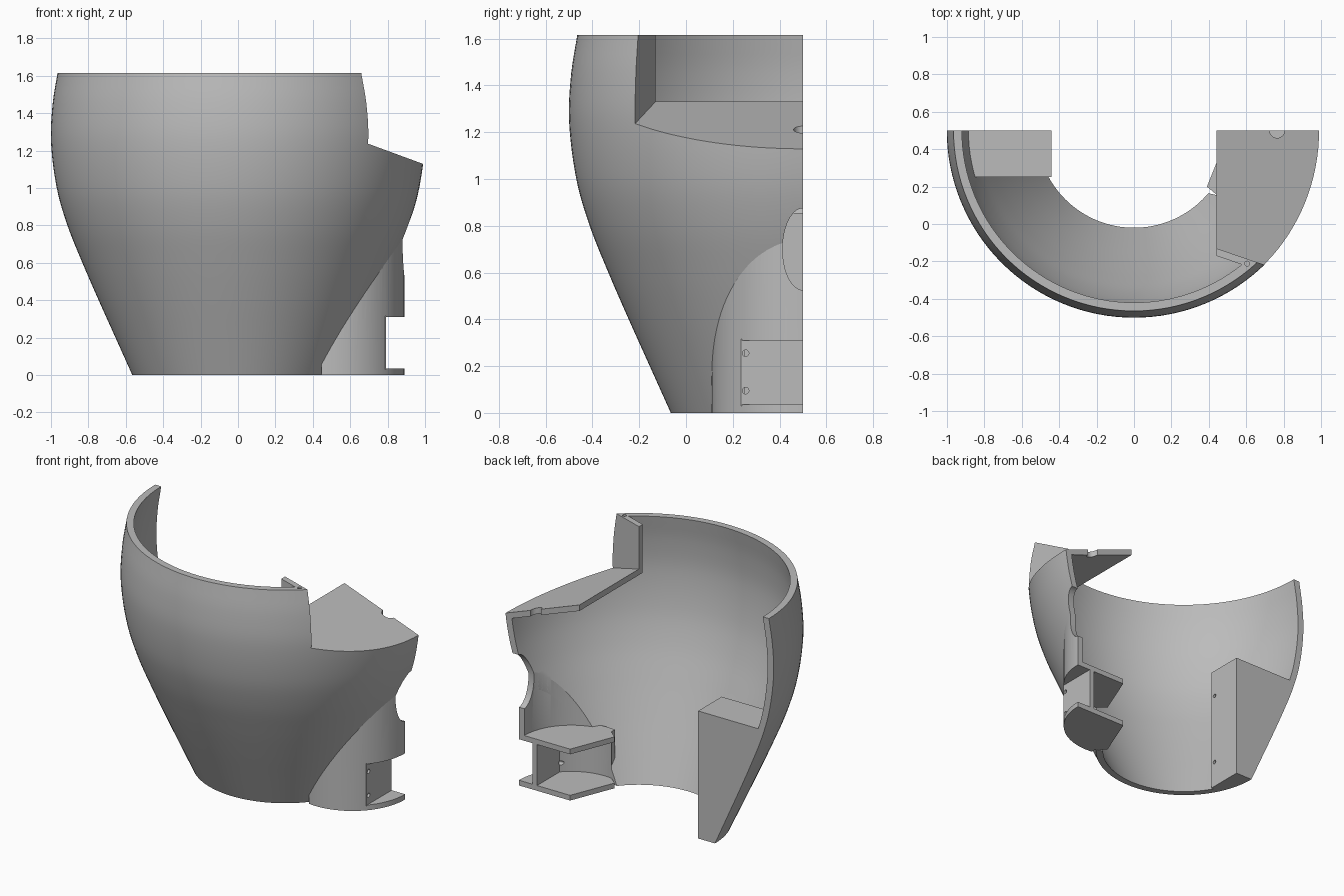
import bpy, bmesh
from math import cos, sin, pi, radians

if "Cube" in bpy.data.objects:
    bpy.data.objects.remove(bpy.data.objects["Cube"], do_unlink=True)

BACK = 0.5       # axis of the bowl and plane of the rear cut
TOP = 1.615
WALL = 0.045
PROFILE = [(0, .565), (.2, .655), (.4, .745), (.6, .832), (.8, .912),
           (1.0, .969), (1.25, 1.0), (1.45, .991), (TOP, .965)]

grey = bpy.data.materials.new("plain grey")
grey.use_nodes = True
grey.diffuse_color = (.5, .5, .5, 1)
grey.node_tree.nodes["Principled BSDF"].inputs["Base Color"].default_value = (.5, .5, .5, 1)


def radius(z):
    """Smooth curve through the outer profile points."""
    def slope(k):
        a, b = PROFILE[max(k - 1, 0)], PROFILE[min(k + 1, len(PROFILE) - 1)]
        return (b[1] - a[1]) / (b[0] - a[0])
    i = max(k for k in range(len(PROFILE) - 1) if PROFILE[k][0] <= max(z, 0))
    (z0, r0), (z1, r1) = PROFILE[i], PROFILE[i + 1]
    h = z1 - z0
    t = (z - z0) / h
    return ((1 + 2 * t) * (1 - t) ** 2 * r0 + t * (1 - t) ** 2 * h * slope(i)
            + t * t * (3 - 2 * t) * r1 + t * t * (t - 1) * h * slope(i + 1))


def finish(name, bm):
    bmesh.ops.remove_doubles(bm, verts=bm.verts, dist=1e-5)
    bmesh.ops.recalc_face_normals(bm, faces=bm.faces)
    mesh = bpy.data.meshes.new(name)
    bm.to_mesh(mesh)
    bm.free()
    obj = bpy.data.objects.new(name, mesh)
    bpy.context.collection.objects.link(obj)
    mesh.materials.append(grey)
    return obj


def lathe(name, loop, steps=128):
    """Revolve a closed (radius, z) loop around the bowl axis."""
    bm = bmesh.new()
    rings = []
    for s in range(steps):
        a = 2 * pi * s / steps
        rings.append([bm.verts.new((r * cos(a), BACK + r * sin(a), z)) for r, z in loop])
    for s in range(steps):
        a, b = rings[s], rings[(s + 1) % steps]
        for k in range(len(loop)):
            n = (k + 1) % len(loop)
            if loop[k][0] or loop[n][0]:
                quad = [a[k], b[k], b[n], a[n]]
                if not loop[k][0]:
                    quad = [a[k], b[n], a[n]]
                elif not loop[n][0]:
                    quad = [a[k], b[k], a[n]]
                bm.faces.new(quad)
    # poles share one point per end
    return finish(name, bm)


def curve(inset, low, high, count=40):
    heights = [low + (high - low) * k / count for k in range(count + 1)]
    return [(radius(z) - inset, z) for z in heights]


def bowl_solid(inset, low=0, high=TOP):
    return lathe("bowl_solid", [(0, low)] + curve(inset, low, high) + [(0, high)])


def prism(name, points, low, high):
    """Upright prism; low and high are heights or functions of x."""
    def height(v, x):
        return v(x) if callable(v) else v
    bm = bmesh.new()
    a = [bm.verts.new((x, y, height(low, x))) for x, y in points]
    b = [bm.verts.new((x, y, height(high, x))) for x, y in points]
    bm.faces.new(a)
    bm.faces.new(b)
    for k in range(len(a)):
        n = (k + 1) % len(a)
        bm.faces.new([a[k], a[n], b[n], b[k]])
    return finish(name, bm)


def box(name, x0, x1, y0, y1, z0, z1):
    return prism(name, [(x0, y0), (x1, y0), (x1, y1), (x0, y1)], z0, z1)


def post(x, y, r, z0, z1, steps=96, name="post"):
    ring = [(x + r * cos(2 * pi * k / steps), y + r * sin(2 * pi * k / steps)) for k in range(steps)]
    return prism(name, ring, z0, z1)


def drill(y, z, ry, rz, x0, x1, steps=48):
    """Elliptical cutter running along x."""
    obj = post(0, 0, 1, x0, x1, steps, "drill")
    for v in obj.data.vertices:
        px, py, pz = v.co
        v.co = (pz, y + ry * px, z + rz * py)
    return obj


def combine(obj, other, mode="DIFFERENCE"):
    other.hide_render = True
    mod = obj.modifiers.new("cut", "BOOLEAN")
    mod.operation, mod.object, mod.solver = mode, other, "EXACT"
    bpy.context.view_layer.objects.active = obj
    bpy.ops.object.modifier_apply(modifier=mod.name)
    bpy.data.objects.remove(other, do_unlink=True)


def shelf_height(x):
    return 1.125 + .367 * (1 - x)


def shelf_under(x):
    return shelf_height(x) - .04


# Curved outer shell with the corner notch
shell = lathe("outer_shell", curve(0, 0, TOP) + curve(WALL, 0, TOP)[::-1])
combine(shell, prism("notch", [(.44, -.13), (1.2, -.39), (1.2, .7), (.44, .7)], shelf_height, 1.8))
combine(shell, post(.5, BACK, .35, -.1, 1.0))

# Sloping shelf and upright wall closing the notch
shelf = prism("notch_shelf", [(.44, -.17), (1.2, -.43), (1.2, .7), (.44, .7)], shelf_under, shelf_height)
combine(shelf, bowl_solid(.01), "INTERSECT")
combine(shelf, post(.765, BACK, .04, 1.0, 1.5, 32))
notch_wall = prism("notch_wall", [(.44, -.13), (1.2, -.39), (1.2, -.43), (.44, -.17)], shelf_under, 1.8)
combine(notch_wall, bowl_solid(.01), "INTERSECT")
for part in (notch_wall, shell):
    combine(part, post(.605, -.212, .013, 1.5, 1.8, 16))

# Solid mounting block on the other side
block = box("mounting_block", -1.2, -.44, .25, .7, -.1, .855)
combine(block, bowl_solid(.01), "INTERSECT")
for z in (.18, .67):
    combine(block, drill(.28, z, .013, .013, -.55, -.3, 16))

# Hollow rounded boss with two floors and an outer recess
boss = post(.5, BACK, .39, 0, 1.0, name="round_boss")
combine(boss, post(.5, BACK, .35, .345, 1.2))
combine(boss, post(.5, BACK, .35, .035, .31))
combine(boss, bowl_solid(WALL, .345, 1.3))
combine(boss, prism("trim", [(.55, .6), (.39, .2), (.45, .15), (.43, -.1), (-.2, -.1), (-.2, 1), (.55, 1)], -.1, 1.2))
combine(boss, box("recess", .79, 1.2, 0, .7, .035, .31))
plate = box("boss_plate", .755, .79, .235, .7, .03, .315)

# Round side opening and the fixing holes
for part in (shell, boss):
    combine(part, drill(BACK, .7, .087, .175, .6, 1.2))
for part in (boss, plate):
    for z in (.095, .255):
        combine(part, drill(.255, z, .014, .014, .65, .9, 16))

# Flat rear cut and shading
for part in (shell, shelf, notch_wall, block, boss, plate):
    combine(part, box("rear_cut", -2, 2, BACK, 3, -1, 3))
    bpy.ops.object.select_all(action="DESELECT")
    part.select_set(True)
    bpy.context.view_layer.objects.active = part
    bpy.ops.object.shade_smooth_by_angle(angle=radians(30))
